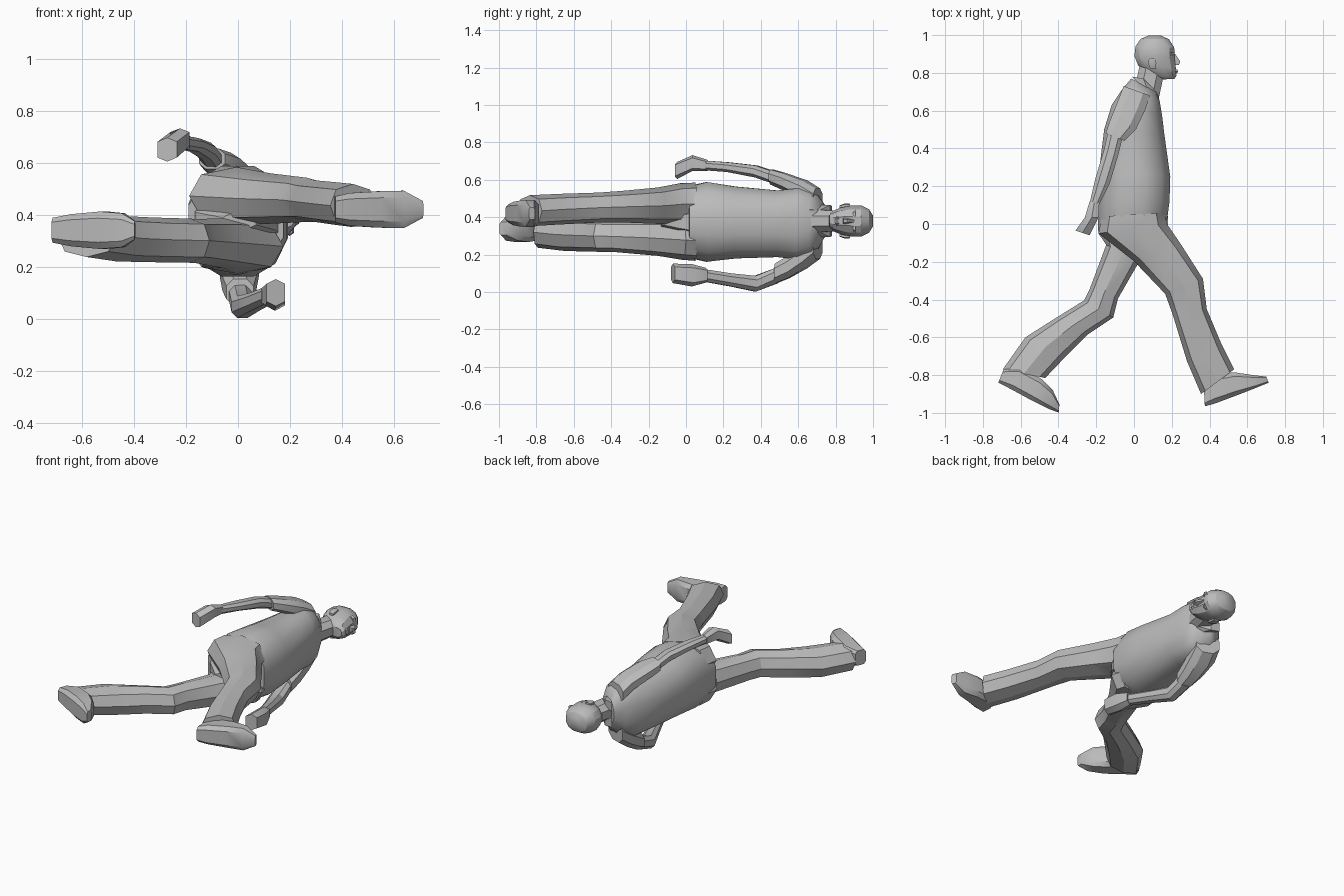
import bpy, bmesh, math
from mathutils import Vector

cube = bpy.data.objects.get("Cube")
if cube:
    bpy.data.objects.remove(cube, do_unlink=True)

mat = bpy.data.materials.new("plain grey")
mat.use_nodes = True
grey = (0.5, 0.5, 0.5, 1)
mat.diffuse_color = grey
mat.node_tree.nodes["Principled BSDF"].inputs["Base Color"].default_value = grey


def loft(name, sections, n=8, power=0.85, turn=0.5, angle=30):
    """Skin rings. Each section: one edge (x, y), opposite edge (x, y), z centre, z half width."""
    def shape(t):
        c, s = math.cos(t), math.sin(t)
        return (math.copysign(abs(c) ** power, c), math.copysign(abs(s) ** power, s))
    pts = [shape(2 * math.pi * (i + turn) / n) for i in range(n)]
    mc, ms = max(p[0] for p in pts), max(p[1] for p in pts)
    bm = bmesh.new()
    rings = []
    for xa, ya, xb, yb, zc, hz in sections:
        mid = Vector(((xa + xb) / 2, (ya + yb) / 2, zc))
        half = Vector(((xb - xa) / 2, (yb - ya) / 2, 0))
        rings.append([bm.verts.new(mid + half * (c / mc) + Vector((0, 0, hz * s / ms)))
                      for c, s in pts])
    for r, q in zip(rings, rings[1:]):
        for i in range(n):
            j = (i + 1) % n
            bm.faces.new((r[i], r[j], q[j], q[i]))
    bm.faces.new(rings[0][::-1])
    bm.faces.new(rings[-1])
    bmesh.ops.recalc_face_normals(bm, faces=bm.faces)
    me = bpy.data.meshes.new(name)
    bm.to_mesh(me)
    bm.free()
    me.materials.append(mat)
    ob = bpy.data.objects.new(name, me)
    bpy.context.collection.objects.link(ob)
    bpy.ops.object.select_all(action='DESELECT')
    ob.select_set(True)
    bpy.context.view_layer.objects.active = ob
    bpy.ops.object.shade_smooth_by_angle(angle=math.radians(angle))


# Shirt body, hem to collar
loft("shirt", [
    (-.19, -.04, .175, .02, .375, .185),
    (-.19, .10, .188, .12, .375, .213),
    (-.185, .28, .192, .25, .372, .192),
    (-.158, .50, .16, .48, .365, .178),
    (-.118, .63, .148, .58, .365, .19),
    (-.065, .71, .135, .655, .37, .168),
    (-.015, .77, .125, .695, .38, .08),
], n=12, power=0.85, angle=40)

# Seat of the trousers between the legs
loft("trouser_seat", [
    (-.18, .02, .16, .04, .375, .10),
    (-.16, -.06, .14, -.04, .375, .07),
    (-.06, -.15, .07, -.13, .375, .03),
])

# Neck and open collar
loft("neck", [(0, .70, .13, .66, .38, .06), (.03, .84, .16, .80, .38, .055)])
for side in (-1, 1):
    loft("collar_flap", [
        (-.01, .78, .02, .75, .38 + side * .05, .03),
        (.05, .77, .07, .715, .38 + side * .065, .02),
        (.10, .72, .13, .66, .38 + side * .035, .025),
    ], n=4)

# Head, chin to crown
loft("head", [
    (.14, .765, .215, .768, .38, .03),
    (.07, .79, .224, .785, .38, .055),
    (.022, .84, .222, .825, .38, .072),
    (.002, .89, .214, .88, .38, .083),
    (.008, .94, .213, .935, .38, .083),
    (.035, .98, .185, .978, .38, .062),
    (.08, .999, .14, .999, .38, .03),
], n=12, power=0.9)

# Face details
loft("nose", [(.19, .838, .238, .842, .38, .019), (.19, .856, .245, .860, .38, .015),
              (.19, .90, .219, .90, .38, .008)], n=6, power=1)
loft("lips", [(.20, .797, .226, .797, .38, .018), (.20, .805, .234, .807, .38, .027),
              (.20, .82, .229, .818, .38, .02)], n=6)
for side in (-1, 1):
    loft("ear", [(.085, .825, .115, .82, .38 + side * .076, .008),
                 (.075, .85, .118, .85, .38 + side * .083, .011),
                 (.08, .878, .115, .878, .38 + side * .084, .008)], n=6)
    loft("brow", [(.18, .893, .209, .893, .38 + side * .036, .022),
                  (.18, .907, .216, .907, .38 + side * .036, .026)], n=6)

# Trouser legs, hip to hem, creased along the front and back
loft("forward_trouser_leg", [
    (-.17, .04, .16, .06, .47, .115),
    (-.188, -.05, .175, .0, .472, .111),
    (.0, -.197, .25, -.11, .462, .097),
    (.165, -.37, .365, -.29, .457, .085),
    (.205, -.48, .385, -.45, .452, .08),
    (.28, -.725, .465, -.64, .443, .082),
    (.355, -.90, .53, -.77, .435, .083),
], turn=0)
loft("rear_trouser_leg", [
    (-.17, .04, .16, .06, .275, .108),
    (-.188, -.05, .175, -.0, .278, .105),
    (-.147, -.11, .03, -.195, .29, .096),
    (-.235, -.345, -.085, -.395, .298, .085),
    (-.265, -.405, -.11, -.495, .30, .085),
    (-.41, -.495, -.245, -.585, .303, .086),
    (-.575, -.60, -.36, -.70, .308, .088),
    (-.695, -.77, -.47, -.815, .32, .083),
], turn=0)

# Shoes, heel to toe
loft("forward_shoe", [
    (.375, -.965, .37, -.87, .42, .05),
    (.43, -.95, .42, -.80, .42, .063),
    (.55, -.905, .53, -.785, .42, .07),
    (.64, -.87, .63, -.80, .42, .072),
    (.713, -.84, .70, -.808, .42, .033),
], power=0.5)
loft("rear_shoe", [
    (-.718, -.84, -.69, -.77, .34, .048),
    (-.65, -.875, -.60, -.76, .34, .062),
    (-.54, -.935, -.49, -.82, .34, .072),
    (-.45, -.98, -.43, -.88, .34, .065),
    (-.398, -.998, -.395, -.955, .34, .035),
], power=0.5)

# Upper-side arm, swung back
loft("upper_side_sleeve", [
    (-.055, .73, .085, .68, .50, .055),
    (-.08, .665, .06, .605, .545, .052),
    (-.13, .54, .01, .50, .593, .045),
    (-.15, .48, -.05, .44, .615, .04),
])
loft("upper_side_forearm", [
    (-.135, .50, -.06, .46, .61, .032),
    (-.16, .39, -.085, .36, .645, .032),
    (-.205, .24, -.13, .21, .668, .026),
    (-.235, .11, -.185, .10, .677, .026),
])
loft("upper_side_hand", [
    (-.235, .12, -.185, .11, .677, .03),
    (-.26, .035, -.187, .035, .69, .042),
    (-.31, -.035, -.235, -.06, .65, .046),
], n=6, power=0.6)

# Lower-side arm, swung forward
loft("lower_side_sleeve", [
    (-.05, .73, .085, .68, .24, .062),
    (-.07, .66, .08, .62, .19, .062),
    (-.06, .56, .07, .54, .135, .06),
    (-.045, .49, .06, .47, .10, .053),
])
loft("lower_side_forearm", [
    (-.035, .50, .05, .48, .09, .042),
    (-.025, .36, .06, .38, .045, .042),
    (.03, .23, .10, .25, .065, .035),
    (.09, .08, .145, .10, .09, .033),
])
loft("lower_side_hand", [
    (.09, .095, .15, .115, .09, .04),
    (.105, .02, .18, .04, .09, .06),
    (.11, -.08, .18, -.06, .10, .052),
], n=6, power=0.6)
